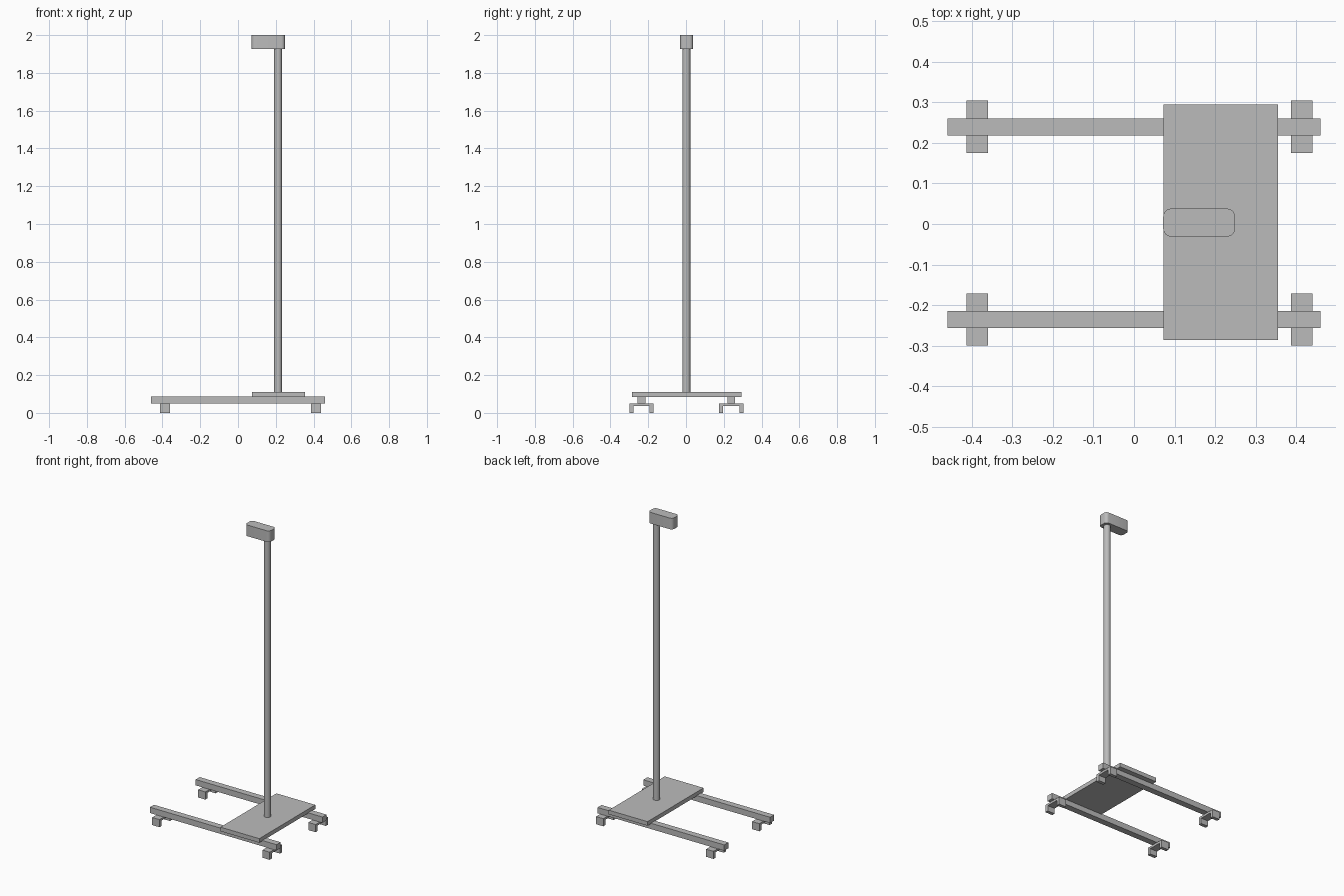
import bpy
import bmesh
from mathutils import Matrix, Vector

cube = bpy.data.objects.get("Cube")
if cube:
    bpy.data.objects.remove(cube, do_unlink=True)

grey = bpy.data.materials.new("plain grey")
grey.use_nodes = True
colour = (0.5, 0.5, 0.5, 1)
grey.diffuse_color = colour
grey.node_tree.nodes["Principled BSDF"].inputs["Base Color"].default_value = colour


def finish(name, bm):
    bmesh.ops.recalc_face_normals(bm, faces=bm.faces)
    mesh = bpy.data.meshes.new(name)
    bm.to_mesh(mesh)
    bm.free()
    mesh.materials.append(grey)
    obj = bpy.data.objects.new(name, mesh)
    bpy.context.scene.collection.objects.link(obj)
    return obj


def smooth(obj):
    bpy.ops.object.select_all(action="DESELECT")
    obj.select_set(True)
    bpy.context.view_layer.objects.active = obj
    bpy.ops.object.shade_smooth_by_angle()


def box(name, low, high, corner=0):
    """Box between two corners, with optionally rounded upright edges."""
    low, high = Vector(low), Vector(high)
    bm = bmesh.new()
    place = Matrix.Translation((low + high) / 2) @ Matrix.Diagonal((high - low).to_4d())
    bmesh.ops.create_cube(bm, size=1, matrix=place)
    if corner:
        upright = [e for e in bm.edges
                   if abs(e.verts[0].co.z - e.verts[1].co.z) > 0.01]
        bmesh.ops.bevel(bm, geom=upright, offset=corner, segments=6,
                        profile=0.5, affect="EDGES")
    return finish(name, bm)


def bracket(name, x, y):
    """Upside-down U that carries a rail."""
    half, wall, top, under = 0.0645, 0.022, 0.05, 0.036
    profile = [(-half, 0), (-half, top), (half, top), (half, 0),
               (half - wall, 0), (half - wall, under),
               (wall - half, under), (wall - half, 0)]
    bm = bmesh.new()
    face = bm.faces.new([bm.verts.new((x - 0.0265, y + u, z)) for u, z in profile])
    sweep = bmesh.ops.extrude_face_region(bm, geom=[face])
    bmesh.ops.translate(bm, vec=(0.053, 0, 0),
                        verts=[v for v in sweep["geom"] if isinstance(v, bmesh.types.BMVert)])
    return finish(name, bm)


# Rails and their brackets
for side, y in (("back", 0.2395), ("front", -0.2355)):
    box(side + "_rail", (-0.46, y - 0.021, 0.05), (0.46, y + 0.021, 0.088))
    for end, x in (("right", -0.386), ("left", 0.414)):
        bracket(f"{side}_{end}_foot", x, y)

# Base plate across the rails
box("base_plate", (0.073, -0.286, 0.084), (0.355, 0.294, 0.111))

# Upright pole
bm = bmesh.new()
bmesh.ops.create_cone(bm, cap_ends=True, segments=40, radius1=0.021, radius2=0.021,
                      depth=1.83, matrix=Matrix.Translation((0.212, 0.002, 1.02)))
smooth(finish("pole", bm))

# Rounded head
smooth(box("head", (0.072, -0.031, 1.927), (0.249, 0.038, 2.0), corner=0.02))
